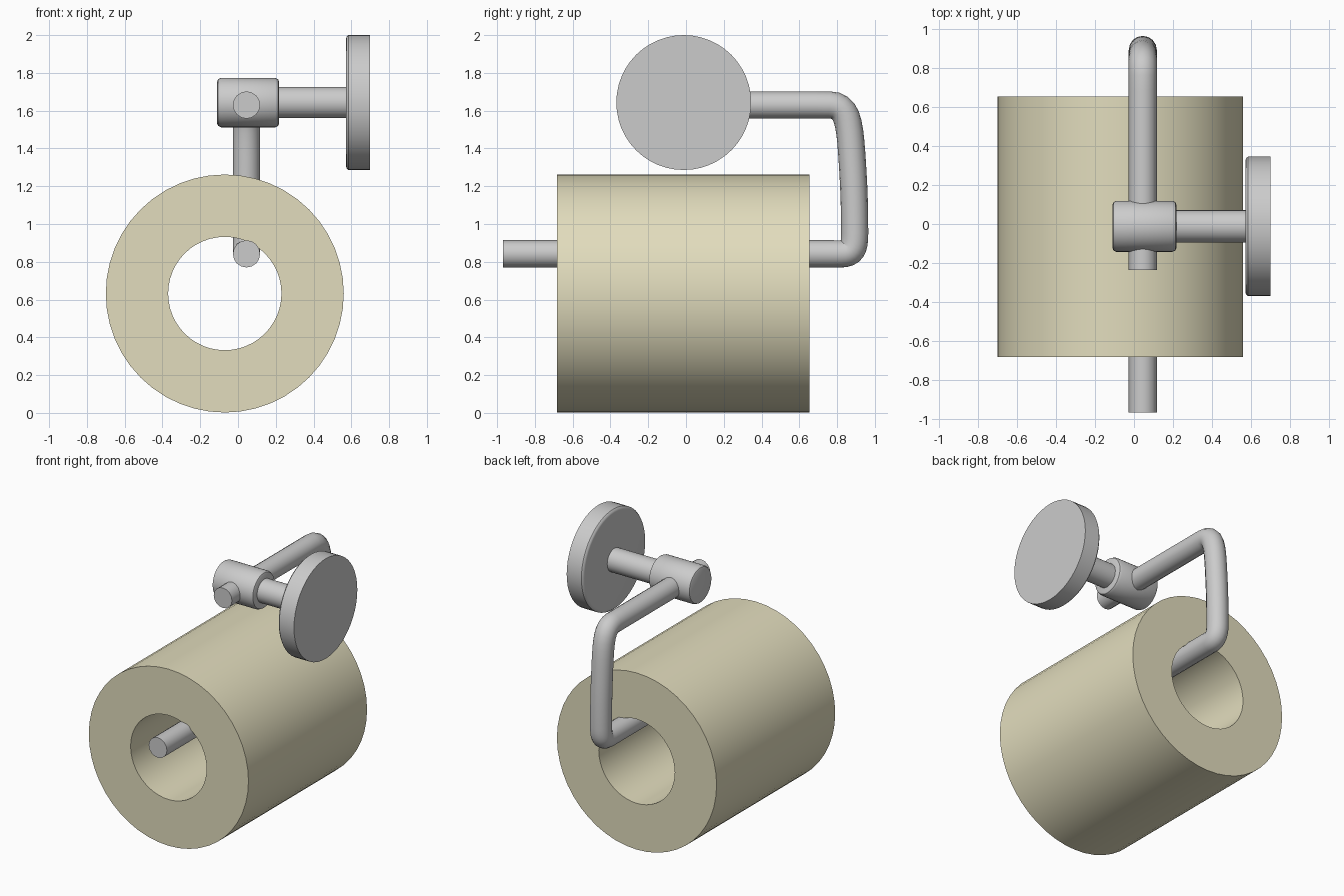
import bpy, math
from mathutils import Vector

if "Cube" in bpy.data.objects:
    bpy.data.objects.remove(bpy.data.objects["Cube"])


def material(name, color):
    m = bpy.data.materials.new(name)
    m.diffuse_color = color
    m.use_nodes = True
    m.node_tree.nodes["Principled BSDF"].inputs["Base Color"].default_value = m.diffuse_color
    return m


def lathe(name, profile, center, axis, segments, closed=False, mat=None):
    """Revolve (position along axis, radius) points around the x or y axis."""
    verts, faces = [], []
    n = len(profile)
    for i in range(segments):
        a = 2 * math.pi * i / segments
        for t, r in profile:
            u, v = r * math.cos(a), r * math.sin(a)
            p = (t, u, v) if axis == 'X' else (v, t, u)
            verts.append(Vector(p) + Vector(center))
    for i in range(segments):
        j = (i + 1) % segments
        for k in range(n if closed else n - 1):
            l = (k + 1) % n
            faces.append((i * n + k, i * n + l, j * n + l, j * n + k))
    if not closed:
        faces.append([i * n for i in range(segments)])
        faces.append([i * n + n - 1 for i in reversed(range(segments))])
    me = bpy.data.meshes.new(name)
    me.from_pydata(verts, [], faces)
    ob = bpy.data.objects.new(name, me)
    bpy.context.collection.objects.link(ob)
    if mat:
        me.materials.append(mat)
    finish(ob)
    return ob


def finish(ob):
    """Consistent outward normals, smooth shading with sharp edges kept."""
    bpy.ops.object.select_all(action='DESELECT')
    ob.select_set(True)
    bpy.context.view_layer.objects.active = ob
    bpy.ops.object.mode_set(mode='EDIT')
    bpy.ops.mesh.select_all(action='SELECT')
    bpy.ops.mesh.normals_make_consistent(inside=False)
    bpy.ops.object.mode_set(mode='OBJECT')
    bpy.ops.object.shade_smooth_by_angle(angle=math.radians(40))


# Paper roll: hollow cylinder along y
paper = material("paper", (0.76, 0.72, 0.51, 1))
lathe("paper_roll", [(-0.682, 0.63), (0.655, 0.63), (0.655, 0.30), (-0.682, 0.30)],
      (-0.07, 0, 0.632), 'Y', 48, closed=True, mat=paper)

# Wall disc, arm and sleeve, all along x
mount = (0, -0.012, 1.643)
lathe("wall_disc", [(0.572, 0.335), (0.574, 0.348), (0.584, 0.357), (0.70, 0.357)],
      mount, 'X', 48)
lathe("mount_arm", [(0.18, 0.083), (0.58, 0.083)], mount, 'X', 32)
lathe("sleeve", [(-0.11, 0.112), (-0.105, 0.124), (-0.09, 0.131),
                 (0.197, 0.131), (0.212, 0.124), (0.217, 0.112)], mount, 'X', 32)

# Bent rod: (y, z) of left handle, point and right handle
path = [((-0.4, 1.63), (-0.235, 1.63), (0.0, 1.63)),
        ((0.6, 1.63), (0.76, 1.63), (0.85, 1.63)),
        ((0.865, 1.55), (0.877, 1.38), (0.885, 1.26)),
        ((0.893, 1.15), (0.893, 0.95), (0.893, 0.87)),
        ((0.88, 0.842), (0.82, 0.842), (0.6, 0.842)),
        ((-0.7, 0.842), (-0.968, 0.842), (-1.0, 0.842))]
curve = bpy.data.curves.new("bent_rod", 'CURVE')
curve.dimensions = '3D'
curve.bevel_depth = 0.072
curve.bevel_resolution = 6
curve.resolution_u = 8
curve.use_fill_caps = True
spline = curve.splines.new('BEZIER')
spline.bezier_points.add(len(path) - 1)
for bp, (hl, co, hr) in zip(spline.bezier_points, path):
    bp.handle_left_type = bp.handle_right_type = 'FREE'
    bp.co = (0.045, *co)
    bp.handle_left = (0.045, *hl)
    bp.handle_right = (0.045, *hr)
rod = bpy.data.objects.new("bent_rod", curve)
bpy.context.collection.objects.link(rod)
bpy.ops.object.select_all(action='DESELECT')
rod.select_set(True)
bpy.context.view_layer.objects.active = rod
bpy.ops.object.convert(target='MESH')
rod = bpy.context.view_layer.objects.active
# Weld the end caps to the tube
bpy.ops.object.mode_set(mode='EDIT')
bpy.ops.mesh.select_all(action='SELECT')
bpy.ops.mesh.remove_doubles(threshold=0.0005)
bpy.ops.object.mode_set(mode='OBJECT')
finish(rod)
